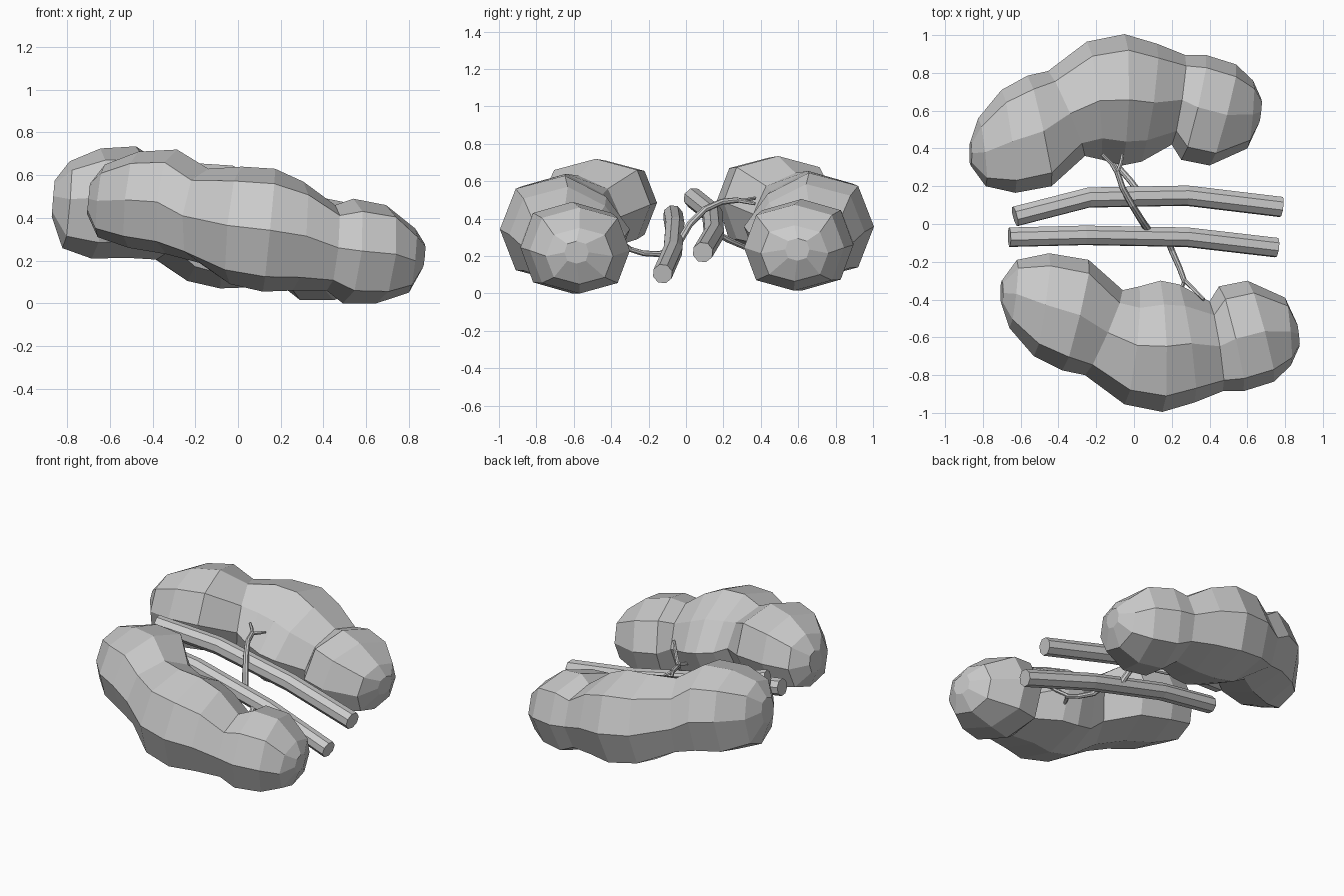
import bpy, bmesh
from math import sin, cos, pi
from mathutils import Vector

if "Cube" in bpy.data.objects:
    bpy.data.objects.remove(bpy.data.objects["Cube"])


def loft(name, rings):
    """Skin closed rings of points and cap both ends."""
    bm = bmesh.new()
    vr = [[bm.verts.new(p) for p in r] for r in rings]
    n = len(vr[0])
    for a, b in zip(vr, vr[1:]):
        for i in range(n):
            j = (i + 1) % n
            bm.faces.new((a[i], a[j], b[j], b[i]))
    bm.faces.new(vr[0][::-1])
    bm.faces.new(vr[-1])
    bmesh.ops.recalc_face_normals(bm, faces=bm.faces)
    me = bpy.data.meshes.new(name)
    bm.to_mesh(me)
    bm.free()
    ob = bpy.data.objects.new(name, me)
    bpy.context.collection.objects.link(ob)
    return ob


def tube(name, pts, r0, r1=None, sides=8):
    r1 = r0 if r1 is None else r1
    pts = [Vector(p) for p in pts]
    rings = []
    for k, p in enumerate(pts):
        d = (pts[min(k + 1, len(pts) - 1)] - pts[max(k - 1, 0)]).normalized()
        u = d.cross(Vector((0.2, 0.1, 1))).normalized()
        v = d.cross(u)
        r = r0 + (r1 - r0) * k / (len(pts) - 1)
        rings.append([p + r * (u * cos(a) + v * sin(a))
                      for a in (2 * pi * (i + .5) / sides for i in range(sides))])
    return loft(name, rings)


# Kidney slices: inner x, inner y, outer x, outer y, top, bottom, hilum slope
SLICES = [
    (-.70, -.30, -.70, -.43, .56, .42, 0),
    (-.62, -.19, -.66, -.55, .65, .31, 0),
    (-.45, -.155, -.53, -.70, .71, .26, 0),
    (-.24, -.19, -.38, -.775, .72, .23, 0),
    (-.06, -.35, -.26, -.80, .63, .19, .15),
    (.03, -.33, -.05, -.955, .64, .09, .3),
    (.14, -.30, .15, -.995, .63, .055, .3),
    (.24, -.32, .32, -.945, .57, .06, .3),
    (.40, -.41, .47, -.885, .46, .06, .15),
    (.45, -.33, .58, -.885, .49, 0, 0),
    (.60, -.30, .74, -.835, .46, 0, 0),
    (.80, -.39, .83, -.75, .35, .05, 0),
    (.86, -.52, .875, -.65, .28, .16, 0),
]


def kidney(name, place):
    n = 8
    rings = []
    for xi, yi, xo, yo, top, bot, slope in SLICES:
        ring = []
        for i in range(n):
            a = 2 * pi * i / n
            t, h = cos(a), sin(a)
            if i % 2:                      # slightly boxy section
                t, h = t * 1.07, h * 1.07
            if i == 1:                     # hollow the upper inner side
                t, h = t - slope * .4, h - slope * .5
            f = (1 + t) / 2
            ring.append(place(xo + (xi - xo) * f + .05 * h * (top - bot),
                              yo + (yi - yo) * f,
                              (top + bot) / 2 + h * (top - bot) / 2))
        rings.append(ring)
    return loft(name, rings)


def place_back(x, y, z):
    """Mirror of the front kidney with a shorter, deeper upper end."""
    w = min(1, max(0, (-.2 - x) / .4))
    return (x - .2 + .035 * w, -y + .01, z + .015 - .07 * w * max(0, (.5 - z) / .2))


kidney("front_kidney", lambda x, y, z: (x, y, z))
kidney("back_kidney", place_back)

# Main vessels
tube("main_artery", [(-.66, -.07, .42), (-.26, -.06, .36), (.28, -.07, .23), (.755, -.125, .105)], .054)
tube("main_vein", [(-.63, .04, .51), (-.24, .14, .43), (.28, .15, .32), (.78, .09, .22)], .056)

# Branches to the back kidney
tube("back_artery", [(.08, -.04, .27), (.04, .02, .37), (-.01, .10, .45), (-.06, .19, .49), (-.09, .28, .50)], .02, .015)
tube("back_artery_fork_a", [(-.09, .27, .50), (-.12, .32, .50), (-.17, .37, .51)], .012, .009, 6)
tube("back_artery_fork_b", [(-.09, .27, .50), (-.07, .32, .49), (-.06, .37, .48)], .012, .009, 6)
tube("back_vein", [(.04, .15, .33), (-.02, .23, .285), (-.09, .31, .25), (-.12, .37, .25)], .018, .014)

# Branches to the front kidney
tube("front_artery", [(.17, -.06, .25), (.20, -.14, .21), (.24, -.23, .215), (.27, -.31, .24)], .018, .014)
tube("front_artery_fork_a", [(.27, -.30, .24), (.25, -.34, .23), (.23, -.39, .22)], .012, .009, 6)
tube("front_artery_fork_b", [(.27, -.30, .24), (.32, -.35, .28), (.37, -.40, .33)], .012, .009, 6)
